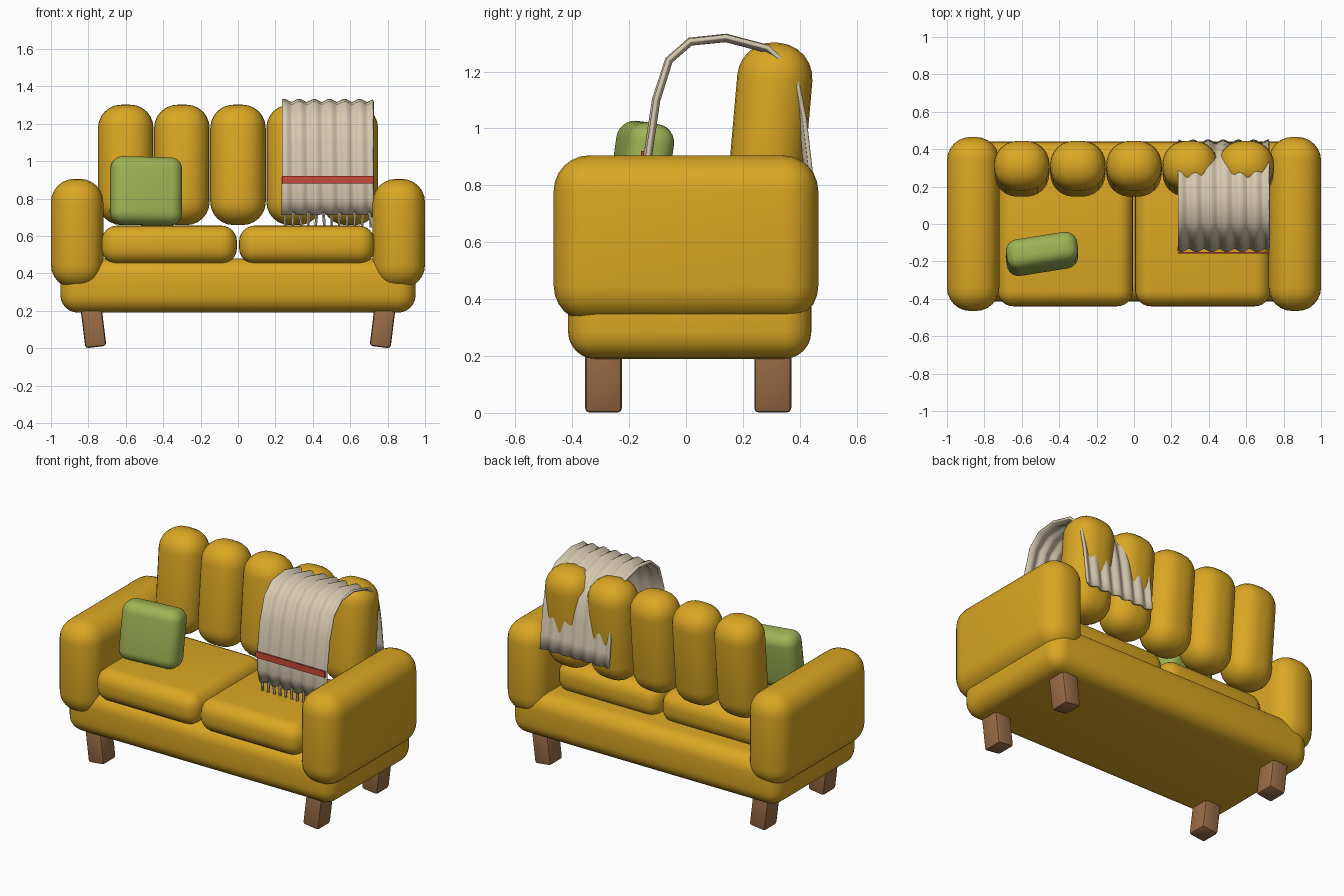
import bpy, bmesh, math
from mathutils import Matrix, Euler, Vector

if "Cube" in bpy.data.objects:
    bpy.data.objects.remove(bpy.data.objects["Cube"])


def material(name, rgb):
    m = bpy.data.materials.new(name)
    m.diffuse_color = (*rgb, 1)
    m.use_nodes = True
    m.node_tree.nodes["Principled BSDF"].inputs["Base Color"].default_value = m.diffuse_color
    return m


MUSTARD = material("mustard_fabric", (0.70, 0.385, 0.017))
WOOD = material("brown_wood", (0.33, 0.155, 0.063))
GREEN = material("green_fabric", (0.34, 0.45, 0.09))
CREAM = material("cream_wool", (0.68, 0.59, 0.44))
RED = material("red_stripe", (0.58, 0.065, 0.04))


def finish(name, bm, mat, angle=40):
    bmesh.ops.recalc_face_normals(bm, faces=bm.faces)
    me = bpy.data.meshes.new(name)
    bm.to_mesh(me)
    bm.free()
    me.materials.append(mat)
    ob = bpy.data.objects.new(name, me)
    bpy.context.collection.objects.link(ob)
    bpy.ops.object.select_all(action='DESELECT')
    ob.select_set(True)
    bpy.context.view_layer.objects.active = ob
    bpy.ops.object.shade_smooth_by_angle(angle=math.radians(angle))
    return ob


def soft_box(name, centre, size, radius, mat, rot=(0, 0, 0), segments=6):
    """Box with rounded edges, rotation given in degrees."""
    bm = bmesh.new()
    bmesh.ops.create_cube(bm, size=1)
    bmesh.ops.scale(bm, vec=size, verts=bm.verts)
    if radius:
        bmesh.ops.bevel(bm, geom=bm.edges[:], offset=radius, segments=segments,
                        profile=0.5, affect='EDGES', clamp_overlap=True)
    turn = Euler([math.radians(a) for a in rot]).to_matrix().to_4x4()
    bmesh.ops.transform(bm, matrix=Matrix.Translation(centre) @ turn, verts=bm.verts)
    return finish(name, bm, mat)


# Base, arms, seats and legs
soft_box("base", (0, 0.013, 0.335), (1.90, 0.855, 0.29), 0.095, MUSTARD)
for side, label in ((-1, "left"), (1, "right")):
    soft_box(f"{label}_arm", (side * 0.86, 0, 0.613), (0.28, 0.93, 0.585), 0.125, MUSTARD)
    soft_box(f"{label}_seat", (side * 0.368, -0.07, 0.553), (0.725, 0.74, 0.205), 0.085, MUSTARD)
    for y, place in ((-0.29, "front"), (0.305, "back")):
        soft_box(f"{label}_{place}_leg", (side * 0.775, y, 0.13), (0.113, 0.13, 0.25),
                 0.016, WOOD, (0, side * 7, 0), 2)

# Row of upright back rolls, leaning slightly backwards
for i in range(5):
    soft_box(f"back_roll_{i + 1}", (-0.6 + 0.3 * i, 0.295, 0.98), (0.297, 0.265, 0.645),
             0.125, MUSTARD, (-5, 0, 0))

# Loose pillow
soft_box("pillow", (-0.492, -0.16, 0.84), (0.385, 0.165, 0.365), 0.065, GREEN, (-8, 1.5, 9))

# Rippled throw blanket: side profile (y, z) swept across x
X0, X1, COLS = 0.237, 0.723, 60
PATH = [(-0.115, 0.715), (-0.132, 0.80), (-0.135, 0.90), (-0.105, 1.10), (-0.06, 1.24),
        (0.015, 1.305), (0.14, 1.318), (0.285, 1.28), (0.345, 1.225), (0.385, 1.16),
        (0.41, 1.03), (0.427, 0.88), (0.437, 0.79)]
bm = bmesh.new()
rows = []
for j, (y, z) in enumerate(PATH):
    a, b = PATH[max(j - 1, 0)], PATH[min(j + 1, len(PATH) - 1)]
    normal = Vector((0, -(b[1] - a[1]), b[0] - a[0])).normalized()
    row = []
    for i in range(COLS + 1):
        t = i / COLS
        ripple = 0.008 * math.sin(t * 6 * math.tau + 0.15 * j)
        row.append(bm.verts.new(Vector((X0 + (X1 - X0) * t, y, z)) + normal * ripple))
    rows.append(row)
for r, s in zip(rows, rows[1:]):
    for i in range(COLS):
        bm.faces.new((r[i], r[i + 1], s[i + 1], s[i]))
blanket = finish("blanket", bm, CREAM, 60)
solid = blanket.modifiers.new("thickness", 'SOLIDIFY')
solid.thickness = 0.014
solid.offset = 0

# Red band across the front of the blanket
soft_box("blanket_stripe", (0.48, -0.153, 0.90), (0.49, 0.009, 0.04), 0, RED)

# Fringe along the front hem
bm = bmesh.new()
for i in range(12):
    x = X0 + 0.016 + i * (X1 - X0 - 0.032) / 11
    place = (Matrix.Translation((x, -0.112, 0.685))
             @ Matrix.Rotation(math.radians(5 * math.sin(i * 2.1)), 4, 'Y'))
    bmesh.ops.create_cone(bm, cap_ends=True, segments=6, radius1=0.007, radius2=0.010,
                          depth=0.08, matrix=place)
finish("fringe", bm, CREAM)
